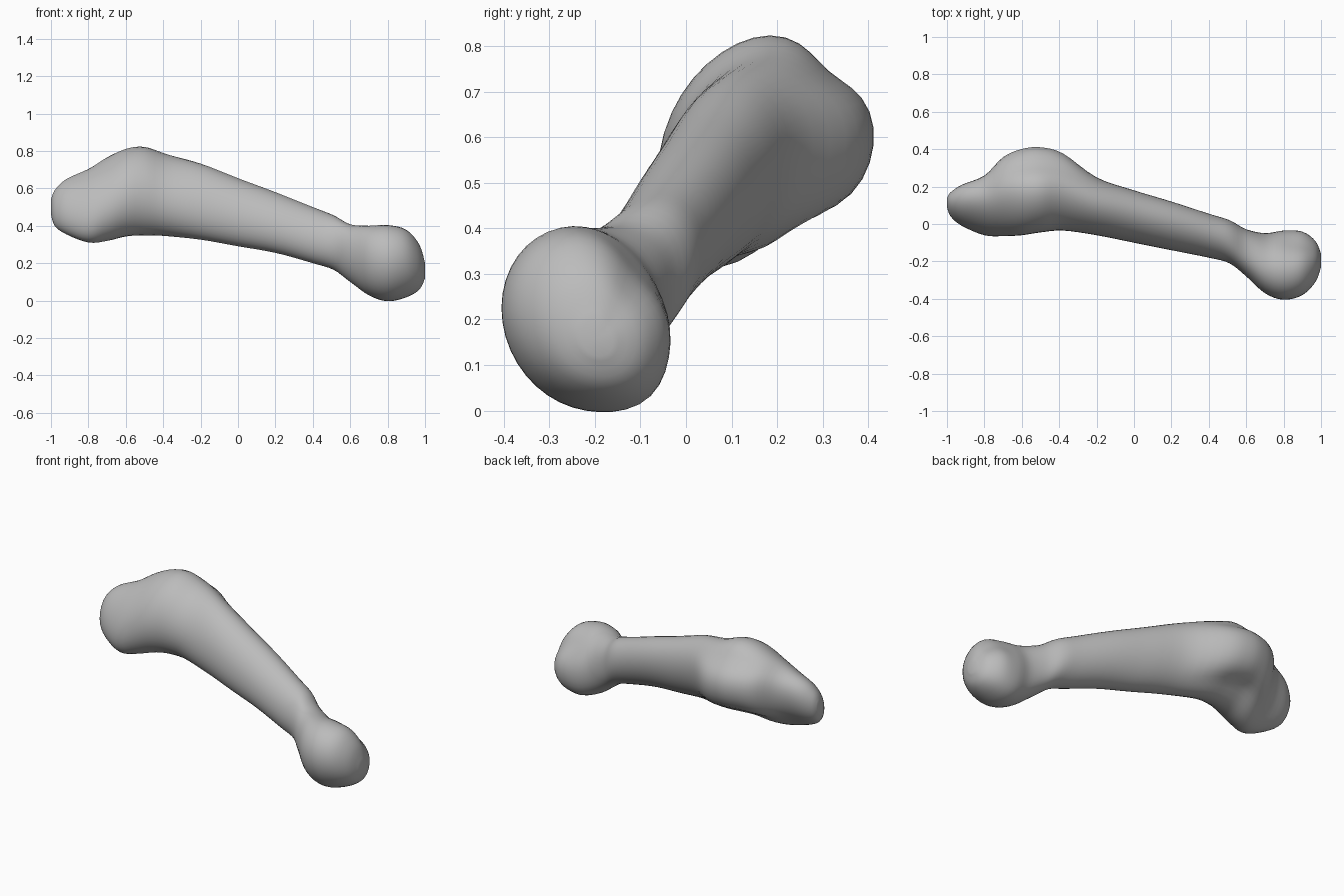
import bpy
import bmesh
import math
from mathutils import Vector

cube = bpy.data.objects.get("Cube")
if cube:
    bpy.data.objects.remove(cube, do_unlink=True)

SIDES = 40   # points round each ring
STEPS = 4    # rings between neighbouring sections

# Sections along the bone: x, y_min, y_max, z_min, z_max
SECTIONS = [
    (-1, .09, .14, .46, .54),
    (-.98, .04, .17, .40, .59),
    (-.92, -.01, .21, .355, .65),
    (-.8, -.06, .26, .31, .71),
    (-.7, -.065, .36, .315, .775),
    (-.6, -.06, .405, .335, .82),
    (-.5, -.045, .415, .34, .83),
    (-.38, -.035, .38, .34, .79),
    (-.2, -.06, .25, .325, .735),
    (0, -.1, .18, .29, .655),
    (.2, -.14, .12, .255, .58),
    (.4, -.18, .055, .2, .5),
    (.51, -.21, .02, .165, .455),
    (.6, -.28, -.03, .1, .405),
    (.7, -.37, -.05, .03, .4),
    (.8, -.405, -.035, 0, .405),
    (.9, -.38, -.04, .02, .38),
    (.97, -.31, -.09, .06, .3),
    (1, -.23, -.16, .12, .2),
]


def bump(value, centre, width):
    return math.exp(-((value - centre) / width) ** 2)


def blend(p0, p1, p2, p3, t):
    """Smooth curve through p1 and p2."""
    return [b + t / 2 * (c - a + t * (2 * a - 5 * b + 4 * c - d + t * (3 * (b - c) + d - a)))
            for a, b, c, d in zip(p0, p1, p2, p3)]


def smooth_sections(keys):
    padded = [keys[0]] + keys + [keys[-1]]
    rows = []
    for i in range(len(keys) - 1):
        rows += [blend(*padded[i:i + 4], s / STEPS) for s in range(STEPS)]
    return rows + [keys[-1]]


def ring_points(row):
    """Leaning oval with hollows, flats and swellings that vary along the bone."""
    x, y_min, y_max, z_min, z_max = row
    centre = Vector((x, (y_min + y_max) / 2, (z_min + z_max) / 2))
    lean = .24 - .36 / (1 + math.exp(-(x - .55) * 15))
    lean += .2 * bump(x, -.85, .15) - .1 * bump(x, -.5, .15)
    # Upper back: flat on both ends, fuller at the neck
    upper = .2 * bump(x, -.52, .25) + .2 * bump(x, .93, .15) - .12 * bump(x, .61, .1)
    # Lower back: hollow under the wide end, swollen on the small head
    hollow = .25 * bump(x, -.57, .24)
    swelling = .08 * bump(x, .82, .2)
    for k in range(SIDES):
        angle = math.tau * k / SIDES - math.pi
        scale = (1 - upper * bump(angle, .8, .53) - hollow * bump(angle, -1.2, .45)
                 + swelling * bump(angle, -.8, .5))
        yield centre + scale * Vector((0, (y_max - y_min) / 2 * math.cos(angle),
                                       (z_max - z_min) / 2 * math.sin(angle + lean)))


# Grey bone material
material = bpy.data.materials.new("bone grey")
material.use_nodes = True
colour = (.5, .5, .5, 1)
material.diffuse_color = colour
material.node_tree.nodes["Principled BSDF"].inputs["Base Color"].default_value = colour

# Bone lofted through the rings
bm = bmesh.new()
rings = [[bm.verts.new(p) for p in ring_points(row)] for row in smooth_sections(SECTIONS)]
for near, far in zip(rings, rings[1:]):
    for k in range(SIDES):
        n = (k + 1) % SIDES
        bm.faces.new((near[k], near[n], far[n], far[k]))

# Rounded end caps
for ring, tip in ((rings[0], -1), (rings[-1], 1)):
    middle = sum((v.co for v in ring), Vector()) / SIDES
    pole = bm.verts.new((tip, middle.y, middle.z))
    for k in range(SIDES):
        bm.faces.new((ring[k], ring[(k + 1) % SIDES], pole))
bmesh.ops.recalc_face_normals(bm, faces=bm.faces)

mesh = bpy.data.meshes.new("bone")
bm.to_mesh(mesh)
bm.free()
mesh.materials.append(material)
mesh.shade_smooth()
bone = bpy.data.objects.new("bone", mesh)
bpy.context.collection.objects.link(bone)
